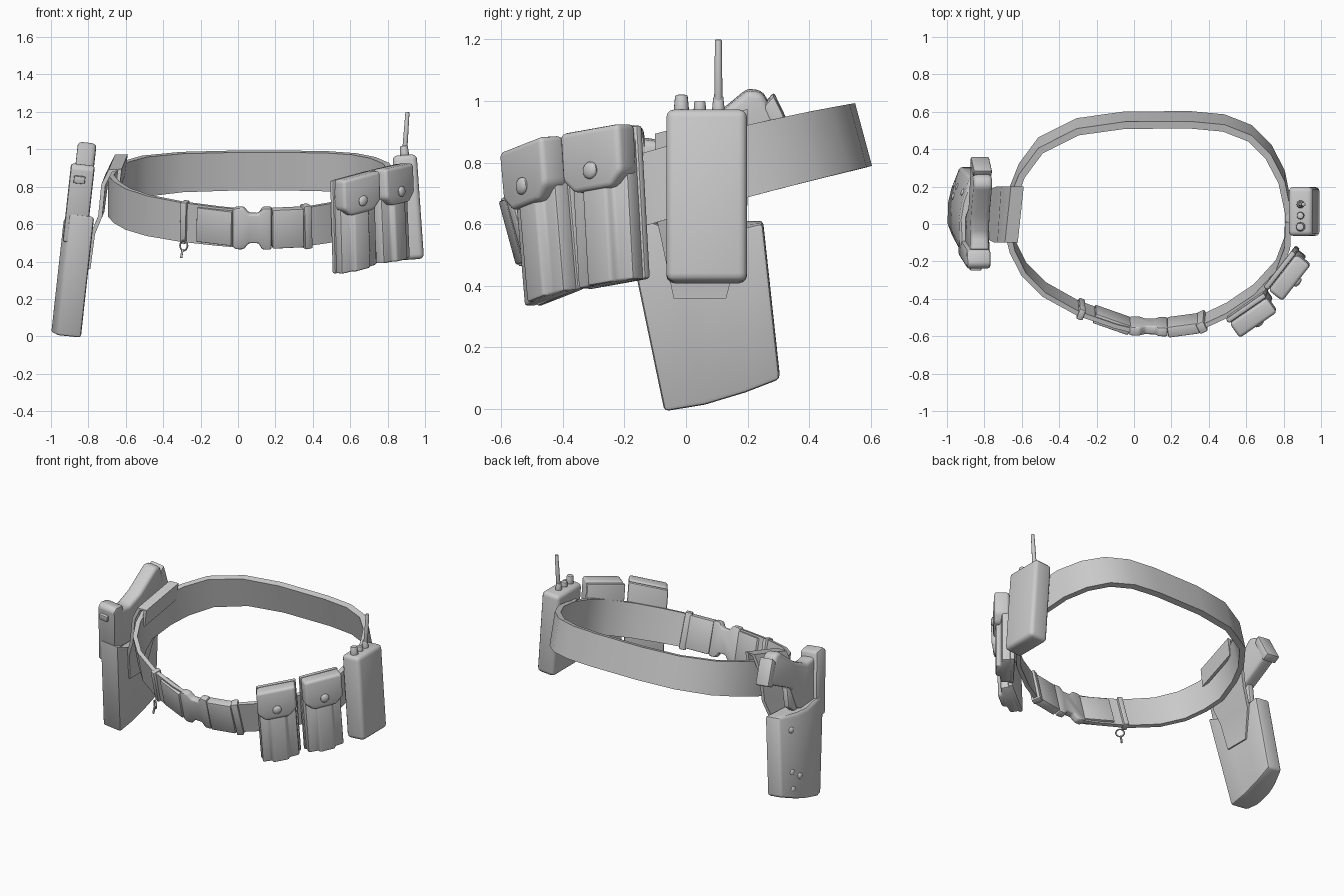
import bpy, bmesh, math
from mathutils import Matrix, Vector

cube = bpy.data.objects.get("Cube")
if cube:
    bpy.data.objects.remove(cube, do_unlink=True)


def T(x, y, z):
    return Matrix.Translation((x, y, z))


def R(deg, axis):
    return Matrix.Rotation(math.radians(deg), 4, axis)


def finish(name, bm, matrix=Matrix(), bevel=0, segments=2):
    bmesh.ops.recalc_face_normals(bm, faces=bm.faces)
    if bevel:
        edges = [e for e in bm.edges if e.calc_face_angle(0) > 0.45]
        bmesh.ops.bevel(bm, geom=edges, offset=bevel, segments=segments,
                        profile=0.5, affect='EDGES', clamp_overlap=True)
    bm.transform(matrix)
    mesh = bpy.data.meshes.new(name)
    bm.to_mesh(mesh)
    bm.free()
    obj = bpy.data.objects.new(name, mesh)
    bpy.context.collection.objects.link(obj)
    bpy.ops.object.select_all(action='DESELECT')
    obj.select_set(True)
    bpy.context.view_layer.objects.active = obj
    bpy.ops.object.shade_smooth_by_angle(angle=math.radians(38))
    return obj


def prism(name, profile, depth, matrix, bevel=0, segments=2):
    """Outline in local XZ, extruded along local Y."""
    bm = bmesh.new()
    face = bm.faces.new([bm.verts.new((x, -depth / 2, z)) for x, z in profile])
    out = bmesh.ops.extrude_face_region(bm, geom=[face])
    moved = [v for v in out["geom"] if isinstance(v, bmesh.types.BMVert)]
    bmesh.ops.translate(bm, verts=moved, vec=(0, depth, 0))
    return finish(name, bm, matrix, bevel, segments)


def box(name, w, d, h, matrix, bevel=0, segments=2):
    x, z = w / 2, h / 2
    return prism(name, [(-x, -z), (x, -z), (x, z), (-x, z)], d, matrix, bevel, segments)


def cone(name, r1, r2, h, matrix, bevel=0):
    bm = bmesh.new()
    bmesh.ops.create_cone(bm, cap_ends=True, segments=16, radius1=r1, radius2=r2, depth=h)
    bmesh.ops.translate(bm, verts=bm.verts, vec=(0, 0, h / 2))
    return finish(name, bm, matrix, bevel)


def stud(name, r, matrix):
    """Domed snap, flattened along local Y."""
    bm = bmesh.new()
    bmesh.ops.create_uvsphere(bm, u_segments=14, v_segments=8, radius=r)
    return finish(name, bm, matrix @ Matrix.Diagonal((1, 0.5, 1, 1)))


def sweep(name, sections, closed=False, matrix=Matrix(), bevel=0):
    """Skin equal rings of points into a solid."""
    bm = bmesh.new()
    rings = [[bm.verts.new(p) for p in s] for s in sections]
    pairs = list(zip(rings, rings[1:]))
    if closed:
        pairs.append((rings[-1], rings[0]))
    for a, b in pairs:
        for i in range(len(a)):
            j = (i + 1) % len(a)
            bm.faces.new((a[i], a[j], b[j], b[i]))
    if not closed:
        bm.faces.new(rings[0])
        bm.faces.new(rings[-1])
    return finish(name, bm, matrix, bevel)


# Belt strap, tilted so the front sits lower than the back
UP = Vector((0, -0.26, 0.965))
loop = [(.2, -.55), (.35, -.53), (.5, -.46), (.65, -.36), (.77, -.23), (.82, -.1),
        (.825, .08), (.79, .25), (.72, .385), (.62, .485), (.48, .54), (.3, .557),
        (-.05, .555), (-.3, .52), (-.5, .42), (-.6, .285), (-.65, .16), (-.68, 0),
        (-.65, -.12), (-.59, -.24), (-.48, -.35), (-.3, -.45), (-.1, -.52), (0, -.545)]
path = [Vector((x, y, 0.73 + 0.278 * y + 0.022 * (1 - (y / 0.57) ** 2))) for x, y in loop]
sections = []
for i, p in enumerate(path):
    tangent = path[(i + 1) % len(path)] - path[i - 1]
    inward = UP.cross(tangent).normalized() * (0.016 + 0.007 * p.y)
    rise = UP * (0.105 + 0.01 * (1 - (p.y / 0.57) ** 2))
    sections.append([p - inward - rise, p + inward - rise, p + inward + rise, p - inward + rise])
sweep("belt_strap", sections)


def on_belt(x):
    """Frame on the front of the belt: X along it, -Y outward, Z up."""
    for a, b in zip(path, path[1:] + path[:1]):
        if a.x <= x <= b.x and a.y < -0.2:
            t = (b - a).normalized()
            n = UP.cross(t).normalized()
            u = t.cross(n)
            m = Matrix((t, n, u)).transposed().to_4x4()
            m.translation = a.lerp(b, (x - a.x) / (b.x - a.x))
            return m


# Side-release buckle, end plates and keepers
half = [(-.11, .1), (-.09, .115), (-.05, .115), (-.02, .08), (.03, .08), (.05, .115), (.1, .115)]
outline = half + [(x, -z) for x, z in reversed(half)]
prism("buckle", outline, 0.05, on_belt(0.08), 0.01)
box("buckle_socket", 0.17, 0.06, 0.215, on_belt(0.265), 0.008)
box("belt_end_plate", 0.2, 0.055, 0.19, on_belt(-0.12), 0.006)
box("left_keeper", 0.045, 0.06, 0.24, on_belt(0.365), 0.008)
box("right_keeper", 0.035, 0.06, 0.23, on_belt(-0.285), 0.008)

# Key ring hanging from the right keeper
ring = []
for i in range(16):
    a = math.tau * i / 16
    ring.append([Vector((math.cos(a), 0, math.sin(a))) * (0.026 + 0.005 * math.cos(k * math.tau / 6)) +
                 Vector((0, 0.005 * math.sin(k * math.tau / 6), 0)) for k in range(6)])
sweep("key_ring", ring, closed=True, matrix=T(-.29, -.48, .485) @ R(-40, 'Z'))
box("key_clip", 0.012, 0.01, 0.05, T(-.3, -.48, .443) @ R(10, 'Y'), 0.003)


# Magazine pouches, sheared so their tops follow the slope of the belt
def pouch(name, matrix, slope):
    shear = Matrix()
    shear[2][0] = slope
    m = matrix @ shear
    plan = [(-.115, -.04), (-.115, .02), (-.058, .028), (-.048, .055),
            (.048, .055), (.058, .028), (.115, .02), (.115, -.04)]
    prism(name + "_body", plan, 0.46, m @ T(0, 0, -.02) @ R(90, 'X'), 0.01)
    box(name + "_back", 0.25, 0.03, 0.5, m @ T(0, .045, 0), 0.01)
    flap = [(-.122, .255), (.122, .255), (.122, .1), (.075, .055), (-.075, .055), (-.122, .1)]
    prism(name + "_flap", flap, 0.095, m @ T(0, -.02, 0), 0.018, 3)
    stud(name + "_snap", 0.028, m @ T(0, -.07, .12))


pouch("front_pouch", T(.632, -.466, .608) @ R(35, 'Z') @ R(-4, 'Y') @ R(3, 'X'), 0.15)
pouch("side_pouch", T(.825, -.262, .655) @ R(52, 'Z') @ R(-4, 'Y'), 0.07)

# Radio with knobs, antenna and belt clip
radio = T(.91, .067, .69) @ R(-4, 'Y')
box("radio_body", 0.13, 0.262, 0.56, radio, 0.026, 3)
box("radio_clip", 0.03, 0.12, 0.3, radio @ T(-.07, 0, .05), 0.008)
cone("volume_knob", 0.026, 0.02, 0.06, radio @ T(0, -.082, .27), 0.004)
cone("channel_knob", 0.021, 0.018, 0.04, radio @ T(0, -.022, .27), 0.004)
cone("antenna_base", 0.022, 0.016, 0.055, radio @ T(0, .038, .27), 0.003)
cone("antenna", 0.014, 0.011, 0.23, T(.89, .105, .97) @ R(4, 'Y'), 0.004)

# Holster shell: flat inner face, outer face tapering to the rear, dipped rim
holster = T(-.92, 0, 0) @ R(6.3, 'Y') @ R(90, 'Z')
plan = [(0, -.08), (.35, -.08), (.7, -.08), (1, -.08), (1, .025),
        (.7, .065), (.5, .08), (.2, .08), (0, .05)]
base = [(-.07 + .375 * t, w, .105 * t ** 1.5) for t, w in plan]
rim = [(-.205 + .455 * t, w, .655 - .04 * t - .04 * math.sin(math.pi * t)) for t, w in plan]
sweep("holster", [base, rim], matrix=holster, bevel=0.014)
for i, (y, w, z) in enumerate([(.21, .052, .13), (.2, .05, .24), (.15, .068, .2), (.17, .052, .51)]):
    stud("holster_rivet_%d" % (i + 1), 0.02, holster @ T(y, w, z) @ R(-20, 'Z'))

# Sidearm seated in the holster
prism("sidearm_slide", [(-.07, .5), (-.17, .5), (-.24, .9), (-.215, .925), (-.14, .915)],
      0.128, holster @ T(0, .01, 0), 0.014)
prism("sidearm_grip", [(-.17, .6), (-.2, .86), (-.14, .885), (-.06, .87), (.05, .92), (.2, 1.045),
                       (.25, 1.035), (.33, .87), (.1, .76), (.05, .6)], 0.1, holster, 0.022, 3)
prism("magazine_base", [(.25, .99), (.285, 1.03), (.362, .87), (.31, .845)],
      0.1, holster, 0.01)
prism("trigger_guard", [(.03, .78), (.13, .77), (.13, .64), (.03, .56)], 0.04, holster, 0.01)
box("rear_sight", 0.025, 0.06, 0.04, holster @ T(-.235, .02, .84) @ R(-10, 'Y'), 0.005)

# Hanger looped over the belt and fixed to the holster's inner face
strip = [(-.615, .86, -.1, .2, .08), (-.6, .97, -.1, .2, .08), (-.65, .965, -.1, .2, .08),
         (-.7, .86, -.1, .2, .05), (-.725, .67, -.1, .2, .03), (-.775, .55, -.08, .18, 0),
         (-.8, .36, -.04, .13, 0)]
bands = []
for i, (x, z, y0, y1, drop) in enumerate(strip):
    a, b = strip[max(i - 1, 0)], strip[min(i + 1, len(strip) - 1)]
    n = Vector((b[1] - a[1], 0, a[0] - b[0])).normalized() * 0.011
    low, high = Vector((x - 0.4 * drop, y0, z - drop)), Vector((x, y1, z))
    bands.append([low - n, high - n, high + n, low + n])
sweep("holster_hanger", bands)
